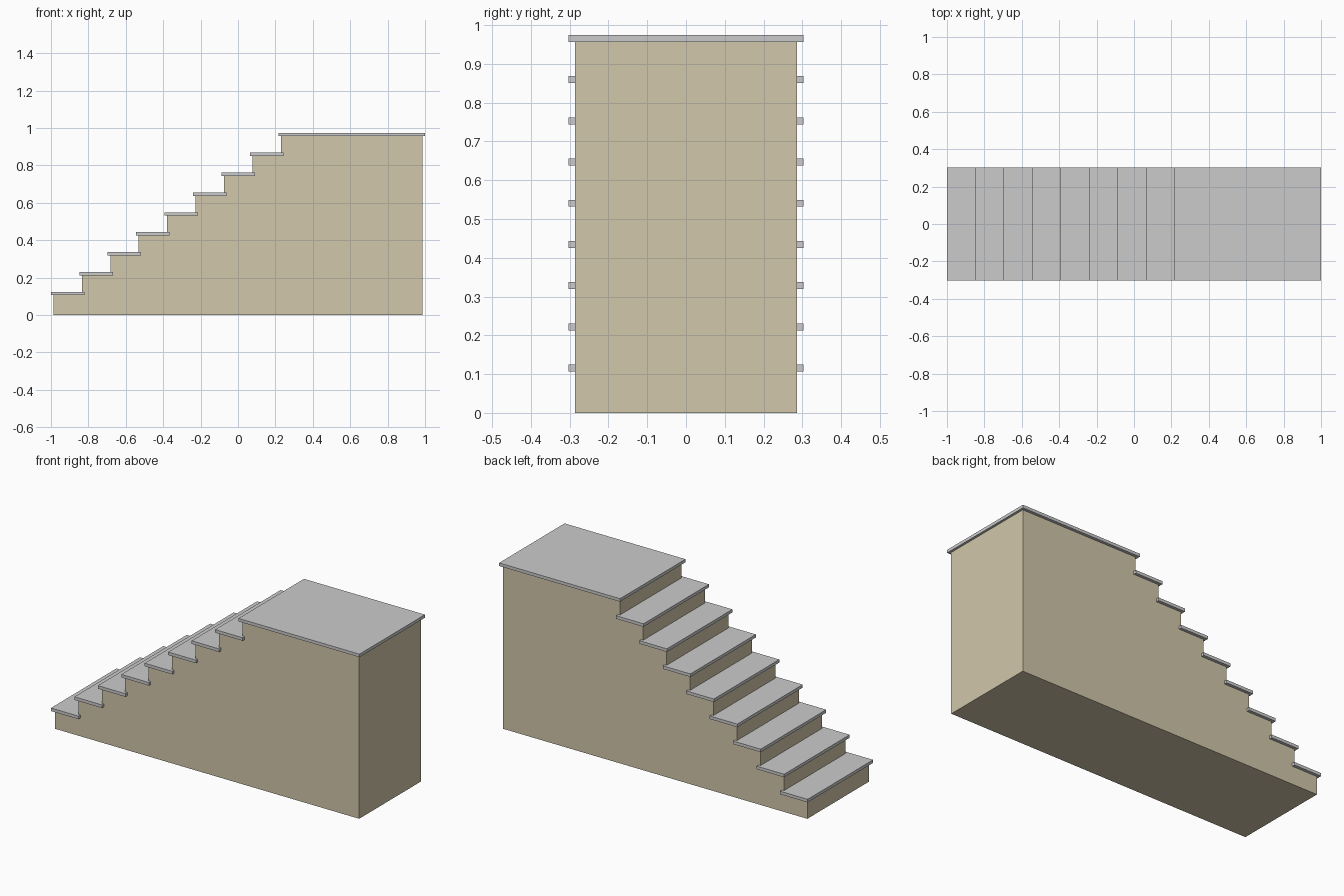
import bpy, bmesh

if "Cube" in bpy.data.objects:
    bpy.data.objects.remove(bpy.data.objects["Cube"])

STEPS = 9
RISE, RUN = 0.1063, 0.152
X0, X1 = -0.987, 0.986        # body ends
BODY_HALF, TREAD_HALF = 0.286, 0.303
THICK, NOSE = 0.018, 0.0135   # tread thickness and overhang


def extrude_profile(name, profile, half_width):
    """Extrude an x-z outline symmetrically along y."""
    bm = bmesh.new()
    face = bm.faces.new([bm.verts.new((x, -half_width, z)) for x, z in profile])
    ext = bmesh.ops.extrude_face_region(bm, geom=[face])
    moved = [v for v in ext["geom"] if isinstance(v, bmesh.types.BMVert)]
    bmesh.ops.translate(bm, verts=moved, vec=(0, 2 * half_width, 0))
    bmesh.ops.recalc_face_normals(bm, faces=bm.faces)
    mesh = bpy.data.meshes.new(name)
    bm.to_mesh(mesh)
    bm.free()
    obj = bpy.data.objects.new(name, mesh)
    bpy.context.collection.objects.link(obj)
    return obj


# Solid stepped body
profile = [(X1, 0), (X0, 0)]
for i in range(STEPS):
    z = (i + 1) * RISE
    profile.append((X0 + i * RUN, z))
    profile.append((X0 + (i + 1) * RUN if i < STEPS - 1 else X1, z))
body = extrude_profile("stair_body", profile, BODY_HALF)
mat = bpy.data.materials.new("tan_plaster")
mat.diffuse_color = (0.64, 0.57, 0.40, 1)
mat.use_nodes = True
mat.node_tree.nodes["Principled BSDF"].inputs["Base Color"].default_value = mat.diffuse_color
body.data.materials.append(mat)

# Overhanging treads, the last one being the landing
for i in range(STEPS):
    last = i == STEPS - 1
    a = X0 + i * RUN - NOSE
    b = (X1 if last else X0 + (i + 1) * RUN) + NOSE
    z = (i + 1) * RISE
    extrude_profile("landing_slab" if last else f"tread_{i + 1}",
                    [(a, z), (b, z), (b, z + THICK), (a, z + THICK)], TREAD_HALF)
